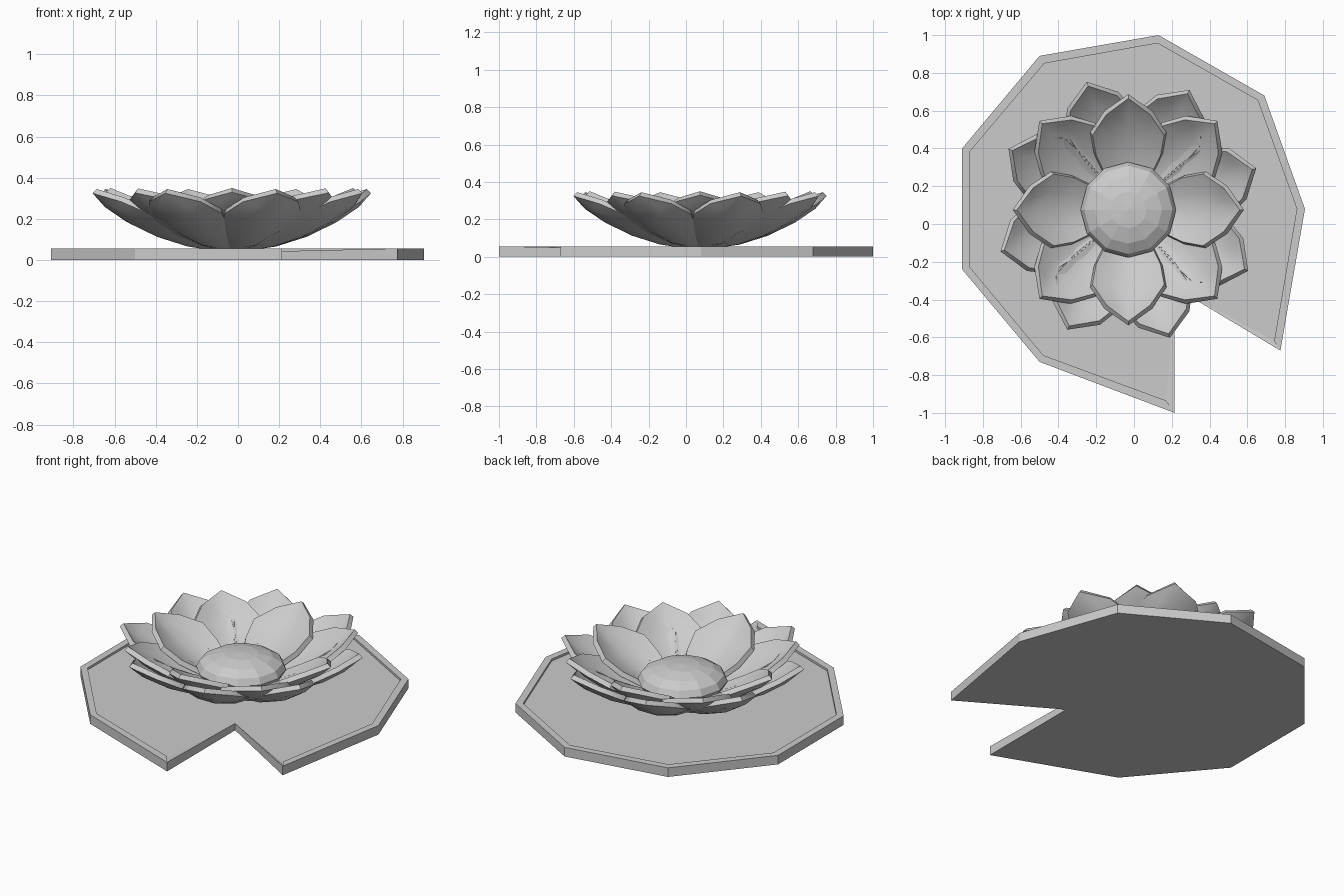
import bpy, bmesh
from math import radians, sin, cos

if "Cube" in bpy.data.objects:
    bpy.data.objects.remove(bpy.data.objects["Cube"])

CX, CY = -0.03, 0.075  # flower centre


def new_object(name, bm):
    bmesh.ops.recalc_face_normals(bm, faces=bm.faces)
    me = bpy.data.meshes.new(name)
    bm.to_mesh(me)
    bm.free()
    ob = bpy.data.objects.new(name, me)
    bpy.context.collection.objects.link(ob)
    return ob


# Lily pad: notched slab with a raised rim around the outer edge
outer = [(0.215, -1.0), (-0.5, -0.73), (-0.91, -0.24), (-0.91, 0.40), (-0.5, 0.89),
         (0.13, 1.0), (0.69, 0.68), (0.905, 0.08), (0.775, -0.67)]
inner = [(0.17, -0.935), (-0.48, -0.695), (-0.868, -0.23), (-0.868, 0.385), (-0.475, 0.85),
         (0.125, 0.957), (0.655, 0.655), (0.862, 0.08), (0.742, -0.62)]
apex = (0.215, -0.335)
RIM, FLOOR = 0.056, 0.043
bm = bmesh.new()
bottom = [bm.verts.new((x, y, 0)) for x, y in outer + [apex]]
edge = [bm.verts.new((x, y, RIM)) for x, y in outer]
lip = [bm.verts.new((x, y, RIM)) for x, y in inner]
floor = [bm.verts.new((x, y, FLOOR)) for x, y in inner]
tip = bm.verts.new((*apex, FLOOR))
bm.faces.new(bottom)
n = len(outer)
for i in range(n - 1):
    bm.faces.new((bottom[i], bottom[i + 1], edge[i + 1], edge[i]))
    bm.faces.new((edge[i], edge[i + 1], lip[i + 1], lip[i]))
    bm.faces.new((lip[i], lip[i + 1], floor[i + 1], floor[i]))
bm.faces.new(floor + [tip])
for k in (0, n - 1):  # notch sides
    bm.faces.new((bottom[k], edge[k], tip, bottom[n]))
    bm.faces.new((edge[k], lip[k], floor[k]))
    bm.faces.new((edge[k], floor[k], tip))
new_object("lily_pad", bm)


# Petal: cupped pointed strip, (radius, height, half width) per station
def petal(name, stations, angle, cup=0.05):
    bm = bmesh.new()
    ca, sa = cos(radians(angle)), sin(radians(angle))
    rows = []
    for r, z, w in stations:
        row = []
        for t in (-1, -0.5, 0, 0.5, 1):
            lift = cup * t * t * w / 0.19
            rr, s = r - 0.5 * lift, t * w
            row.append(bm.verts.new((CX + rr * ca - s * sa, CY + rr * sa + s * ca, z + lift)))
            if w == 0:
                break
        rows.append(row)
    for a, b in zip(rows, rows[1:]):
        for i in range(4):
            if len(b) == 1:
                bm.faces.new((a[i], b[0], a[i + 1]))
            else:
                bm.faces.new((a[i], b[i], b[i + 1], a[i + 1]))
    bm.normal_update()
    for f in bm.faces:
        if f.normal.z < 0:
            f.normal_flip()
    me = bpy.data.meshes.new(name)
    bm.to_mesh(me)
    bm.free()
    ob = bpy.data.objects.new(name, me)
    bpy.context.collection.objects.link(ob)
    mod = ob.modifiers.new("thickness", "SOLIDIFY")
    mod.thickness = 0.03
    mod.offset = -1
    bpy.ops.object.select_all(action="DESELECT")
    ob.select_set(True)
    bpy.context.view_layer.objects.active = ob
    bpy.ops.object.modifier_apply(modifier="thickness")
    bpy.ops.object.shade_smooth_by_angle(angle=radians(35))


outer_shape = [(0.06, 0.072, 0.04), (0.22, 0.095, 0.09), (0.37, 0.14, 0.15),
               (0.50, 0.2, 0.185), (0.61, 0.27, 0.13), (0.69, 0.345, 0)]
middle_shape = [(0.06, 0.078, 0.04), (0.20, 0.10, 0.10), (0.34, 0.147, 0.16),
                (0.46, 0.21, 0.19), (0.565, 0.28, 0.125), (0.645, 0.348, 0)]
inner_shape = [(0.06, 0.082, 0.04), (0.18, 0.108, 0.11), (0.31, 0.155, 0.17),
               (0.42, 0.215, 0.19), (0.52, 0.285, 0.115), (0.59, 0.35, 0)]
for i in range(8):
    petal(f"outer_petal_{i + 1}", outer_shape, 18 + 45 * i)
for i in range(4):
    petal(f"middle_petal_{i + 1}", middle_shape, 45 + 90 * i)
    petal(f"inner_petal_{i + 1}", inner_shape, 90 * i)

# Flower centre: flattened faceted ball
bpy.ops.mesh.primitive_uv_sphere_add(segments=12, ring_count=8, radius=1, location=(CX, CY, 0.165))
centre = bpy.context.object
centre.name = "flower_centre"
centre.scale = (0.253, 0.253, 0.1)
